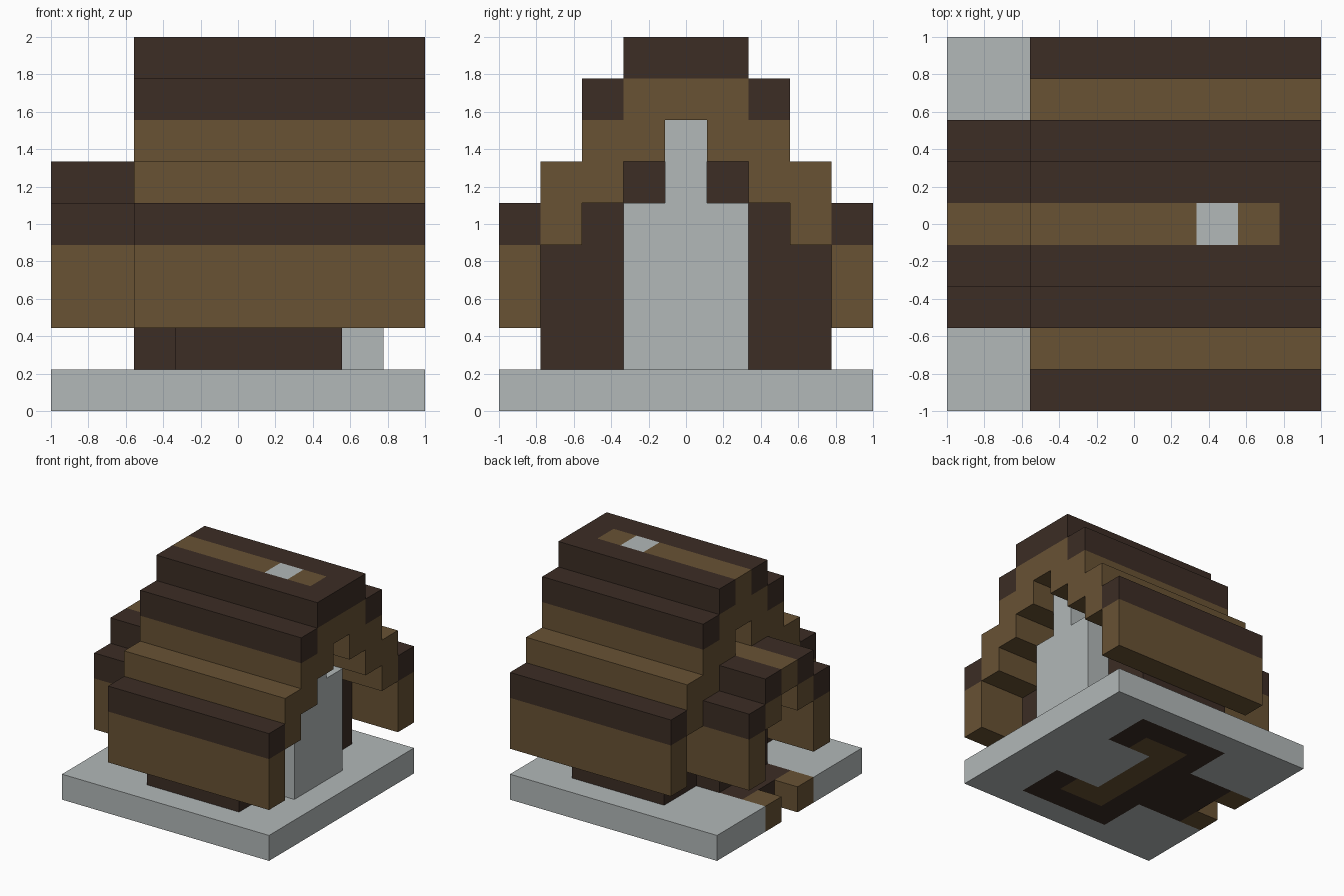
import bpy, bmesh
from mathutils import Vector

cube = bpy.data.objects.get("Cube")
if cube:
    bpy.data.objects.remove(cube, do_unlink=True)

N = 9            # cells along each side
U = 2 / N        # size of one cell


def material(name, rgb):
    m = bpy.data.materials.new(name)
    m.use_nodes = True
    m.diffuse_color = (*rgb, 1)
    m.node_tree.nodes["Principled BSDF"].inputs["Base Color"].default_value = (*rgb, 1)
    return m


DARK = material("dark_timber", (0.045, 0.026, 0.018))
BROWN = material("brown_timber", (0.138, 0.084, 0.034))
STONE = material("pale_stone", (0.445, 0.479, 0.479))


def part(name, mat, *blocks):
    """Join blocks (x, y, z cell ranges), mirroring those off the ridge line."""
    bm = bmesh.new()
    for x0, x1, y0, y1, z0, z1 in blocks:
        spans = {(y0, y1), (N - y1, N - y0)}
        for a, b in spans:
            lo, hi = Vector((x0, a, z0)), Vector((x1, b, z1))
            geo = bmesh.ops.create_cube(bm, size=1)
            for v in geo["verts"]:
                cell = (lo + hi) / 2 + v.co * (hi - lo)
                v.co = (cell.x * U - 1, cell.y * U - 1, cell.z * U)
    mesh = bpy.data.meshes.new(name)
    bm.to_mesh(mesh)
    bm.free()
    mesh.materials.append(mat)
    obj = bpy.data.objects.new(name, mesh)
    bpy.context.collection.objects.link(obj)


# Ground slab with the hearth tongue, wall footings and floor let into it
part("stone_base", STONE, (0, 9, 0, 1, 0, 1), (0, 3, 1, 3, 0, 1),
     (7, 9, 1, 3, 0, 1), (5, 9, 3, 6, 0, 1))
part("wall_footing", DARK, (3, 7, 1, 2, 0, 1), (6, 7, 2, 3, 0, 1),
     (3, 4, 2, 7, 0, 1), (1, 3, 3, 6, 0, 1))
part("floor", BROWN, (4, 6, 2, 3, 0, 1), (4, 5, 3, 6, 0, 1))
part("door_step", BROWN, (0, 1, 3, 4, 0, 1))

# House body follows the stepped roof; the porch wall sits behind the door step
part("house_walls", DARK, (3, 7, 1, 2, 1, 4), (3, 7, 2, 3, 1, 5),
     (3, 7, 3, 4, 1, 6), (3, 7, 4, 5, 1, 7))
part("porch_wall", DARK, (2, 3, 3, 6, 1, 4), (2, 3, 4, 5, 4, 5))

# Stepped main roof: brown boards with dark edges
part("roof_boards", BROWN, (2, 9, 0, 1, 2, 4), (2, 9, 1, 2, 4, 6),
     (2, 9, 2, 3, 5, 7), (2, 9, 3, 4, 6, 8), (2, 9, 4, 5, 7, 8))
part("roof_trim", DARK, (2, 9, 0, 1, 4, 5), (2, 9, 2, 3, 7, 8),
     (2, 9, 3, 4, 8, 9), (8, 9, 4, 5, 8, 9))
part("roof_ridge", BROWN, (2, 6, 4, 5, 8, 9), (7, 8, 4, 5, 8, 9))

# Smaller porch roof
part("porch_boards", BROWN, (0, 3, 2, 3, 2, 4), (0, 3, 3, 4, 4, 5),
     (0, 3, 4, 5, 5, 6))
part("porch_trim", DARK, (0, 3, 2, 3, 4, 5), (0, 3, 3, 4, 5, 6))

# Chimney breast, stack and flue top
part("chimney_breast", STONE, (7, 8, 3, 6, 1, 5))
part("chimney_stack", STONE, (7, 8, 4, 5, 5, 7))
part("chimney_top", STONE, (6, 7, 4, 5, 8, 9))
